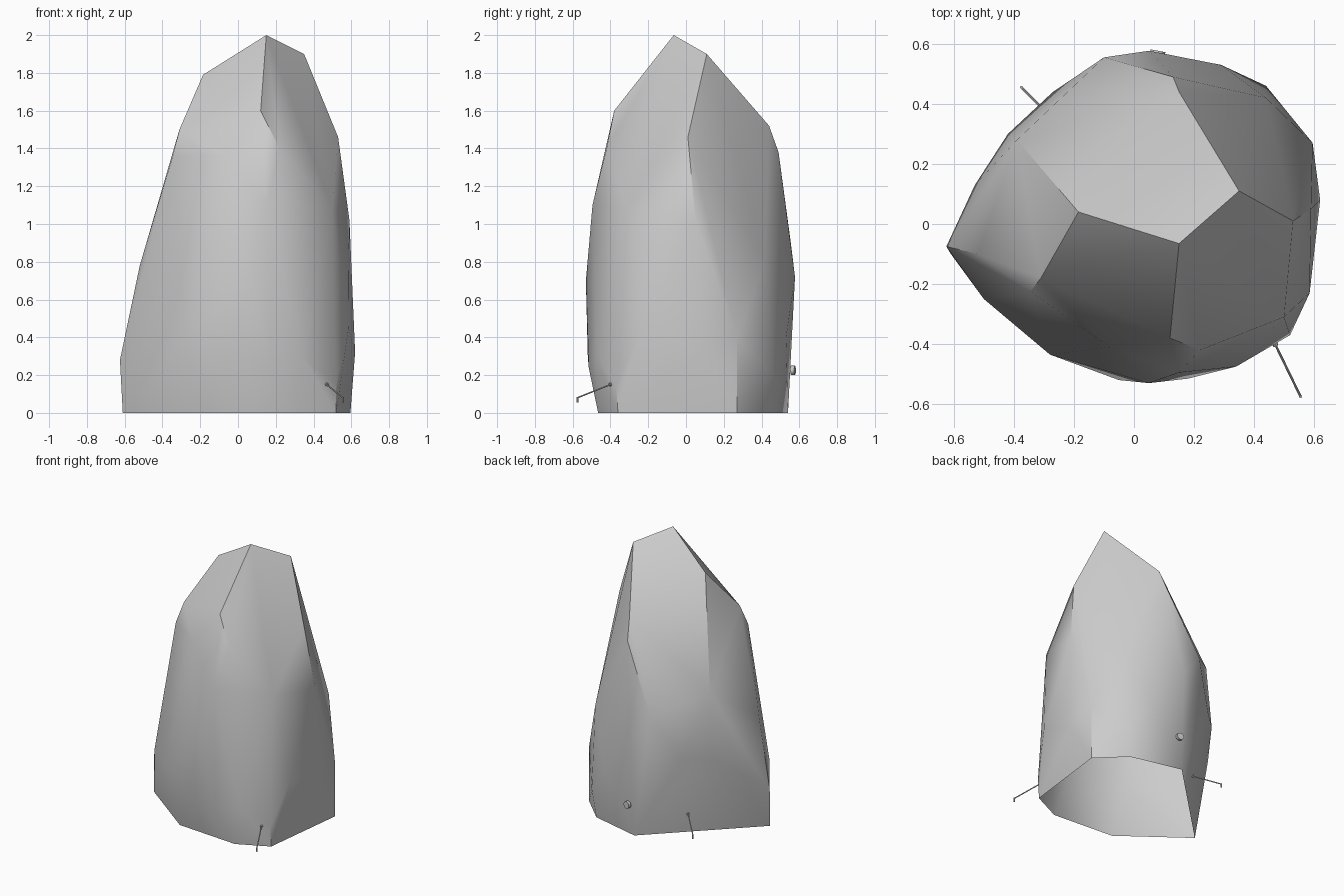
import bpy, bmesh
from mathutils import Vector

if "Cube" in bpy.data.objects:
    bpy.data.objects.remove(bpy.data.objects["Cube"])


def finish(bm, name):
    mesh = bpy.data.meshes.new(name)
    bm.to_mesh(mesh)
    bm.free()
    ob = bpy.data.objects.new(name, mesh)
    bpy.context.collection.objects.link(ob)
    return ob


def rod(bm, a, b, r, sides=8):
    a, b = Vector(a), Vector(b)
    rot = (b - a).to_track_quat('Z', 'Y').to_matrix().to_4x4()
    rot.translation = (a + b) / 2
    bmesh.ops.create_cone(bm, cap_ends=True, segments=sides, radius1=r,
                          radius2=r, depth=(b - a).length, matrix=rot)


# boulder: convex facets spanned by its corner points, grouped by height
corners = [
    # foot
    (-.61, -.1, 0), (-.17, -.43, 0), (.3, -.465, 0), (.52, -.36, 0),
    (.595, .27, 0), (.41, .45, 0), (.04, .54, 0),
    # lower belly
    (-.625, -.075, .28), (-.5, -.25, .4), (-.28, -.435, .4), (-.05, -.52, .3),
    (.18, -.515, .24), (.34, -.475, .3), (.52, -.37, .15), (.585, -.23, .45),
    (.62, .08, .32), (.595, .27, .4), (.44, .46, .2), (.29, .53, .4),
    (-.27, .44, .6), (-.42, .3, .6), (-.53, .13, .45),
    # upper belly
    (-.52, -.1, .78), (.05, -.53, .7), (.05, .577, .72), (-.1, .555, .9),
    (-.39, .28, 1.05), (.5, -.31, 1.08), (.15, -.495, 1.1), (.59, .05, 1.02),
    (.44, .42, .8),
    # shoulders
    (-.345, -.225, 1.36), (-.08, -.41, 1.36), (.22, -.42, 1.4), (.53, .01, 1.46),
    (.13, .49, 1.38), (.15, .44, 1.52), (-.31, -.18, 1.5), (.12, -.38, 1.6),
    # top
    (-.185, .04, 1.79), (.35, .11, 1.9), (.15, -.065, 2),
]
bm = bmesh.new()
for p in corners:
    bm.verts.new(p)
res = bmesh.ops.convex_hull(bm, input=bm.verts[:])
loose = {g for g in res["geom_interior"] + res["geom_unused"]
         if isinstance(g, bmesh.types.BMVert)}
bmesh.ops.delete(bm, geom=list(loose), context='VERTS')
bmesh.ops.recalc_face_normals(bm, faces=bm.faces[:])
# the boulder is an open shell underneath
bmesh.ops.delete(bm, geom=[f for f in bm.faces if f.normal.z < -.95],
                 context='FACES_ONLY')
boulder = finish(bm, "boulder")
boulder.select_set(True)
bpy.context.view_layer.objects.active = boulder
bpy.ops.object.shade_smooth_by_angle(angle=.55)

# thin stalks with a drooping tip
for name, start, end in (("front_stalk", (.47, -.40, .15), (.555, -.575, .08)),
                         ("back_stalk", (-.24, .32, .15), (-.375, .455, .08))):
    bm = bmesh.new()
    rod(bm, start, end, .004)
    tip = Vector(end)
    rod(bm, tip + Vector((0, 0, .004)), tip - Vector((0, 0, .025)), .005)
    a = Vector(start)
    step = (tip - a).normalized() * .006
    rod(bm, a - step, a + step, .009)
    finish(bm, name)

# small round stud on the back
bm = bmesh.new()
rod(bm, (.076, .556, .225), (.08, .577, .225), .025, 12)
finish(bm, "back_stud")
